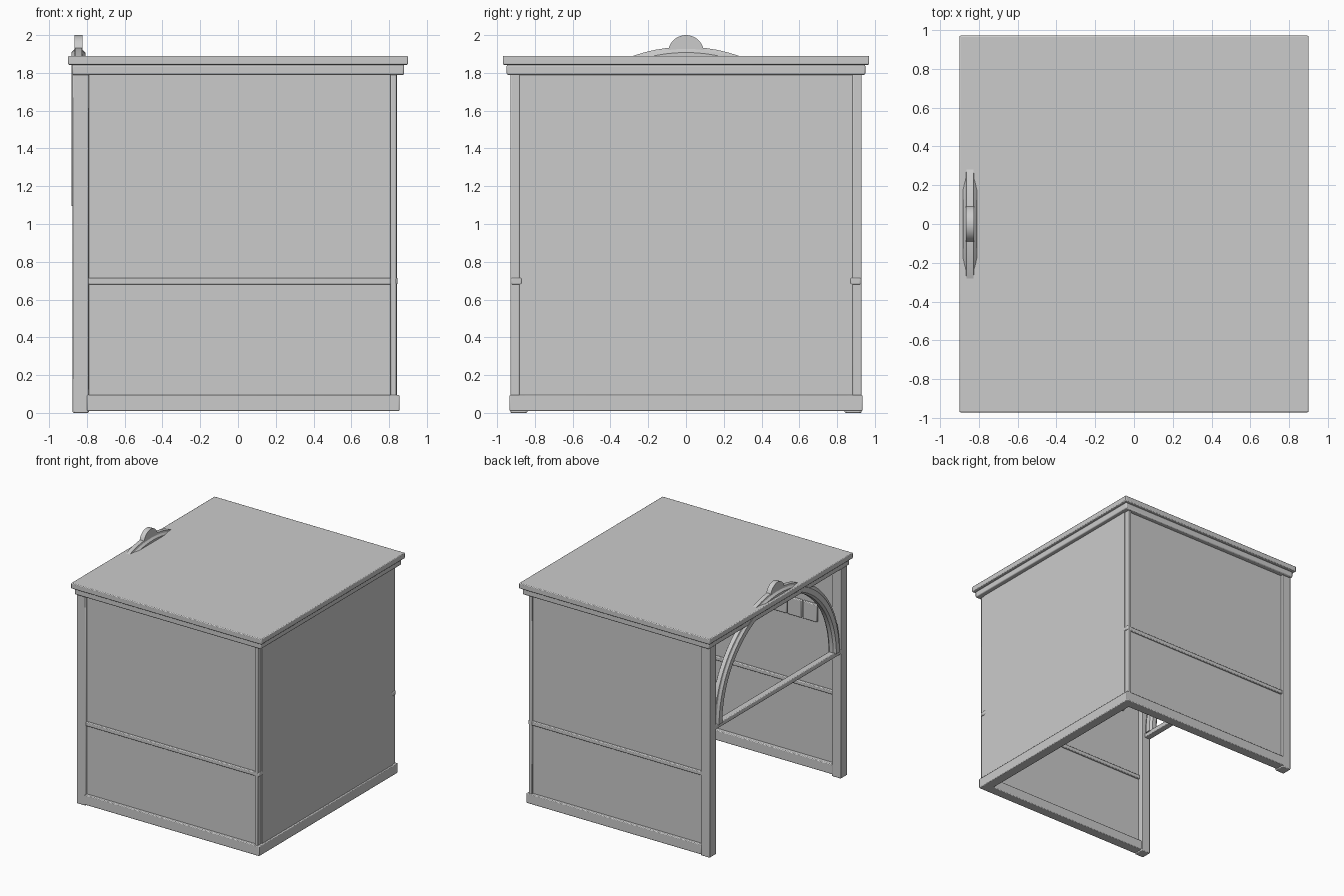
import bpy, bmesh, math
from mathutils import Matrix, Vector

cube = bpy.data.objects.get("Cube")
if cube:
    bpy.data.objects.remove(cube, do_unlink=True)

grey = bpy.data.materials.new("plain grey")
grey.use_nodes = True
grey.diffuse_color = (0.6, 0.6, 0.6, 1)
grey.node_tree.nodes["Principled BSDF"].inputs["Base Color"].default_value = (0.6, 0.6, 0.6, 1)


def finish(name, bm, bevel=0.0):
    bmesh.ops.recalc_face_normals(bm, faces=bm.faces)
    mesh = bpy.data.meshes.new(name)
    bm.to_mesh(mesh)
    bm.free()
    mesh.materials.append(grey)
    obj = bpy.data.objects.new(name, mesh)
    bpy.context.collection.objects.link(obj)
    if bevel:
        mod = obj.modifiers.new("soft edges", "BEVEL")
        mod.width = bevel
        mod.segments = 2
    bpy.ops.object.select_all(action="DESELECT")
    obj.select_set(True)
    bpy.context.view_layer.objects.active = obj
    bpy.ops.object.shade_smooth_by_angle(angle=math.radians(30))
    return obj


def box(name, x, y, z, bevel=0.006):
    bm = bmesh.new()
    size = [b - a for a, b in (x, y, z)]
    mid = [(a + b) / 2 for a, b in (x, y, z)]
    bmesh.ops.create_cube(bm, size=1, matrix=Matrix.Translation(mid) @ Matrix.Diagonal((*size, 1)))
    return finish(name, bm, bevel)


# Roof in two steps
box("roof_slab", (-0.9, 0.9), (-0.97, 0.97), (1.843, 1.89))
box("roof_moulding", (-0.88, 0.88), (-0.95, 0.95), (1.79, 1.843), 0.008)

# Matching front and back walls
for side, s in (("front", -1), ("back", 1)):
    def span(inner, outer):
        return tuple(sorted((s * inner, s * outer)))
    box(side + "_open_side_post", (-0.875, -0.79), span(0.84, 0.93), (0, 1.795))
    box(side + "_corner_post", (0.808, 0.838), span(0.88, 0.93), (0.05, 1.795))
    box(side + "_wall_panel", (-0.8, 0.82), span(0.885, 0.91), (0.05, 1.795), 0)
    box(side + "_wall_rail", (-0.8, 0.845), span(0.87, 0.925), (0.68, 0.715))
    box(side + "_base_rail", (-0.8, 0.855), span(0.85, 0.935), (0.01, 0.095))

# Closed end wall
box("end_wall_panel", (0.815, 0.843), (-0.882, 0.882), (0.05, 1.795), 0)
box("end_base_rail", (0.77, 0.855), (-0.93, 0.93), (0.01, 0.095))

# Moulded half-round arch on the open side
ARCH_X, ARCH_Z = -0.845, 1.095
half = [(0.755, 0.018), (0.77, 0.037), (0.813, 0.037), (0.828, 0.022), (0.843, 0.018)]
profile = half + [(r, -w) for r, w in reversed(half)]
bm = bmesh.new()
verts = [bm.verts.new((ARCH_X + w, r, ARCH_Z)) for r, w in profile]
face = bm.faces.new(verts)
spun = bmesh.ops.spin(bm, geom=[face], cent=(ARCH_X, 0, ARCH_Z), axis=(1, 0, 0),
                      angle=math.pi, steps=48, use_duplicate=False)
finish("arch", bm)
box("arch_tie_bar", (-0.875, -0.82), (-0.85, 0.85), (1.065, 1.105))

# Round keystone at the crown of the arch
bm = bmesh.new()
turn = Matrix.Translation((ARCH_X, 0, 1.905)) @ Matrix.Rotation(math.pi / 2, 4, "Y")
bmesh.ops.create_cone(bm, cap_ends=True, segments=48, radius1=0.095, radius2=0.095,
                      depth=0.042, matrix=turn)
finish("keystone_disc", bm)

# Small plates on the inside of the front wall
for i in range(3):
    x = -0.63 + i * 0.145
    box(f"wall_plate_{i + 1}", (x, x + 0.135), (-0.89, -0.865), (1.26, 1.41))
